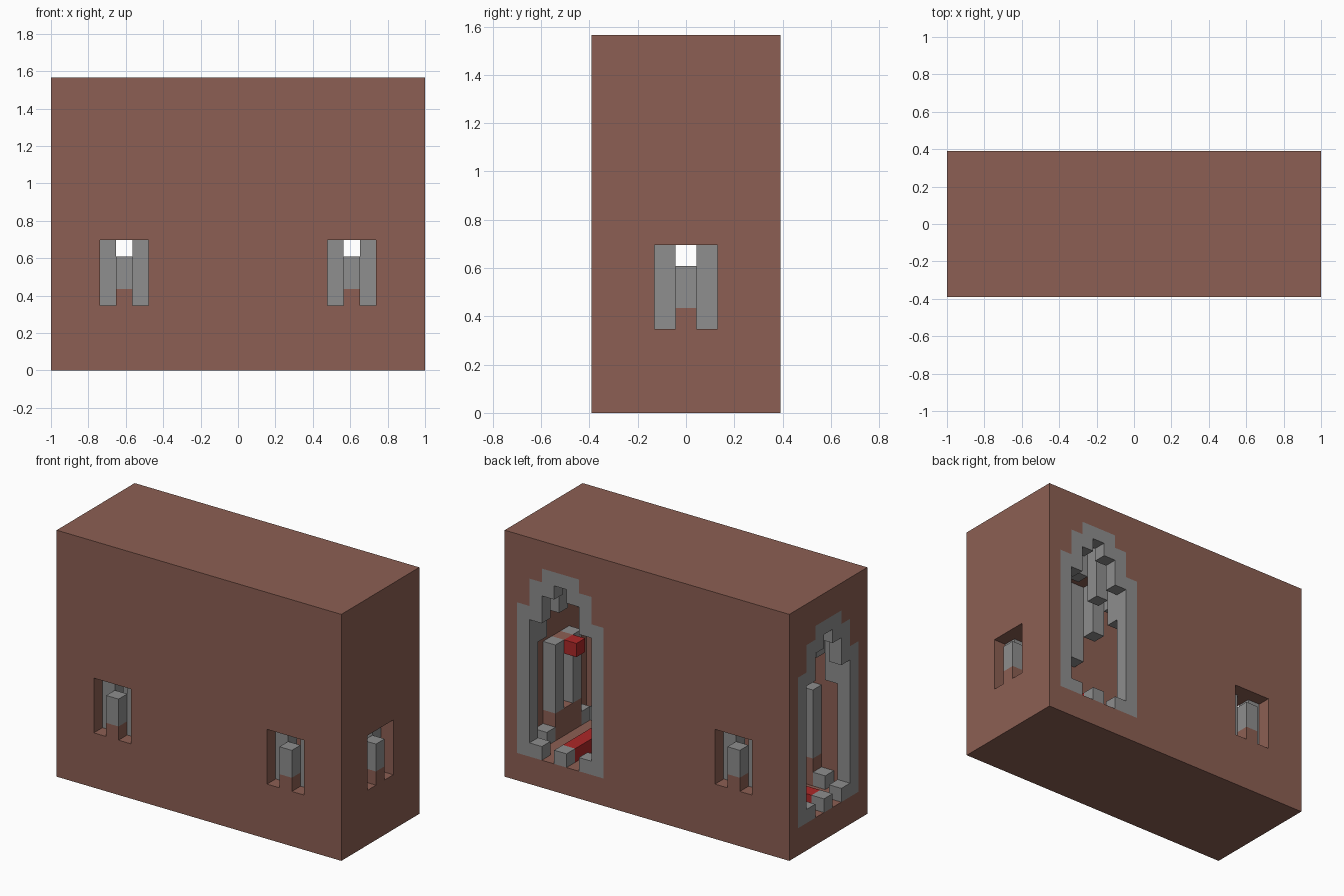
import bpy
import bmesh
from mathutils import Vector

cube = bpy.data.objects.get("Cube")
if cube:
    bpy.data.objects.remove(cube, do_unlink=True)

NX, NY, NZ = 23, 9, 18          # building size in blocks
U = 2 / NX                      # block size
CEILING = 16


def linear(c):
    c /= 255
    return c / 12.92 if c <= 0.04045 else ((c + 0.055) / 1.055) ** 2.4


def material(name, *rgb):
    m = bpy.data.materials.new(name)
    m.use_nodes = True
    col = [linear(c) for c in rgb] + [1]
    m.diffuse_color = col
    m.node_tree.nodes["Principled BSDF"].inputs["Base Color"].default_value = col
    return m


brick = material("brick brown", 140, 95, 83)
stone = material("stone grey", 142, 142, 142)
cloth = material("red", 172, 40, 40)

# Every block belongs to one named part
blocks = {}
colours = {}


def fill(part, mat, xs, ys, zs):
    colours[part] = mat
    for x in xs:
        for y in ys:
            for z in zs:
                blocks[x, y, z] = part


def clear(xs, ys, zs):
    for x in xs:
        for y in ys:
            for z in zs:
                blocks.pop((x, y, z), None)


# Each opening has its own frame: d runs along the wall, depth goes inwards
def wall_frame(side, centre):
    def place(d, depth):
        if side == "front":
            return centre + d, depth
        if side == "back":
            return centre + d, NY - 1 - depth
        if side == "right":
            return NX - 1 - depth, centre + d
        return depth, centre + d
    return place


def column(place, part, mat, d, depth, z0, z1):
    x, y = place(d, depth)
    if mat:
        fill(part, mat, [x], [y], range(z0, z1))
    else:
        clear([x], [y], range(z0, z1))


# Pointed doorway: stepped stone surround and opening
def doorway(side, centre):
    place = wall_frame(side, centre)
    outer = [16, 16, 15, 13]
    inner = [(3, 15), (2, 14), (3, 12)]
    for d in range(-3, 4):
        column(place, side + "_doorway_surround", stone, d, 0, 2, outer[abs(d)])
        if abs(d) < 3:
            column(place, "", None, d, 0, *inner[abs(d)])


# Small window: central post outside, pillars and sill inside
def window(side, centre):
    place = wall_frame(side, centre)
    name = side + "_window_"
    for d in (-1, 0, 1):
        column(place, "", None, d, 0, 4, 8)
        column(place, name + "sill", brick, d, 1, 2, 4)
    column(place, name + "sill", brick, 0, 0, 4, 5)
    column(place, name + "post", stone, 0, 0, 5, 7)
    column(place, name + "lintel", brick, 0, 1, 8, 9)
    column(place, name + "lamp", cloth, 0, 2, 8, 9)
    for s in (-1, 1):
        column(place, name + "pillars", stone, s, 1, 4, 9)
        column(place, name + "pillar_bases", stone, 2 * s, 1, 2, 3)


# Hollow brick hall
fill("hall_walls", brick, range(NX), range(NY), range(NZ))
clear(range(1, NX - 1), range(1, NY - 1), range(2, CEILING))

# Diagonal vault ribs in three bays
for bay in (4, 11, 18):
    for d in range(-3, 4):
        bottom = [15, 14, 12, 10][abs(d)]
        for s in (-1, 1):
            fill("vault_ribs", stone, [bay + d], [4 + s * d], range(bottom, CEILING))

# Carpet joining the two doorways
fill("carpet", cloth, range(1, 19), [4], [2])
fill("carpet", cloth, [18], range(4, 8), [2])

doorway("left", 4)
doorway("back", 18)
window("front", 4)
window("front", 18)
window("back", 4)
window("right", 4)

# Turn the blocks of each part into a mesh of exposed faces
DIRECTIONS = [Vector(v) * s for v in ((1, 0, 0), (0, 1, 0), (0, 0, 1)) for s in (-1, 1)]
HALF = Vector((0.5, 0.5, 0.5))
ORIGIN = Vector((NX / 2, NY / 2, 0))


def build(part):
    bm = bmesh.new()
    for cell, owner in blocks.items():
        if owner != part:
            continue
        mid = Vector(cell) + HALF
        for n in DIRECTIONS:
            neighbour = tuple(int(c + k) for c, k in zip(cell, n))
            if neighbour in blocks:
                continue
            a = Vector((n.y, n.z, n.x)) / 2
            b = n.cross(a)
            corners = [a + b, b - a, -a - b, a - b]
            bm.faces.new([bm.verts.new((mid + n / 2 + c - ORIGIN) * U) for c in corners])
    bmesh.ops.remove_doubles(bm, verts=bm.verts, dist=U / 100)
    bm.normal_update()
    mesh = bpy.data.meshes.new(part)
    bm.to_mesh(mesh)
    bm.free()
    mesh.materials.append(colours[part])
    bpy.context.collection.objects.link(bpy.data.objects.new(part, mesh))


for part in colours:
    build(part)
